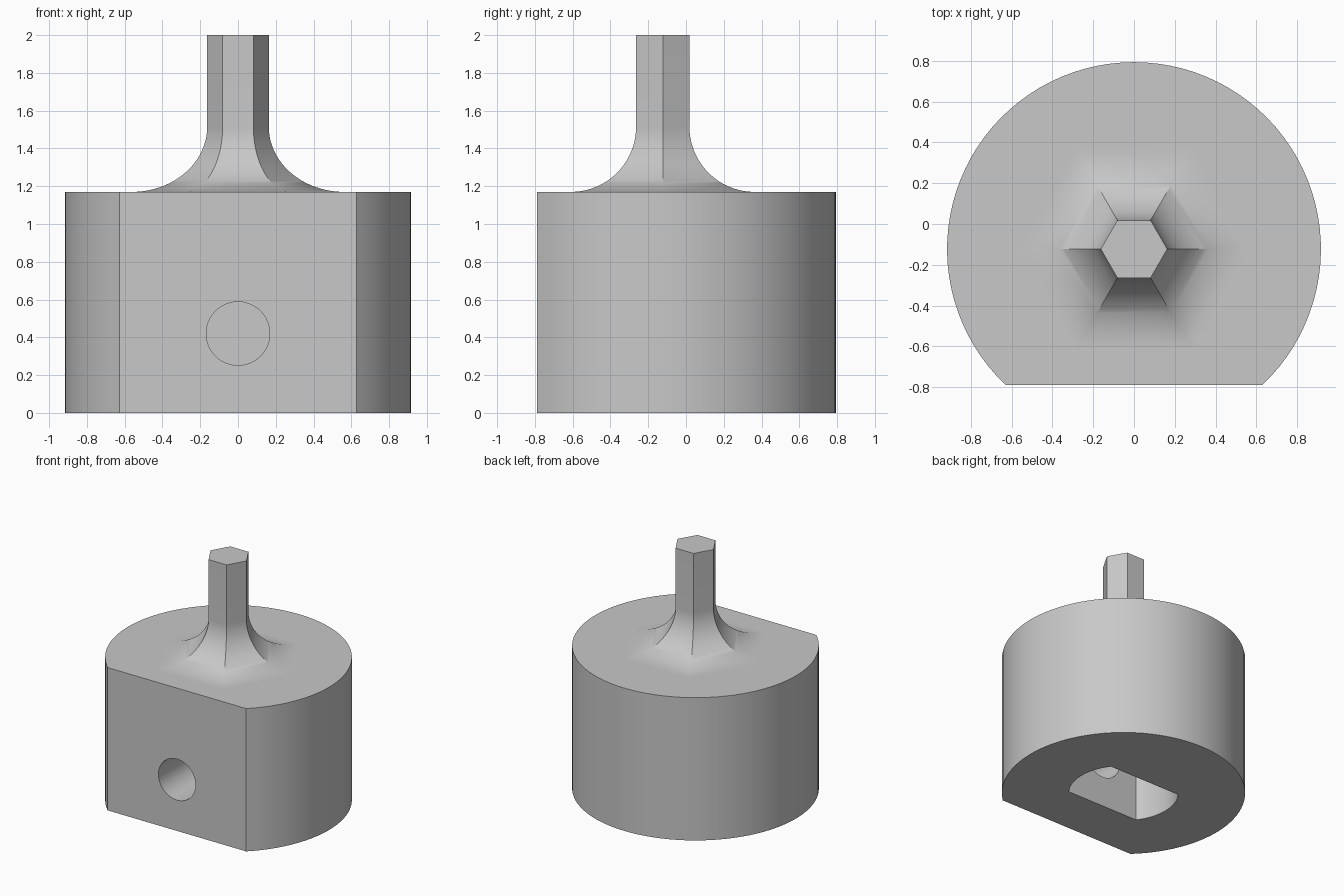
import bpy, bmesh, math
from mathutils import Matrix

if "Cube" in bpy.data.objects:
    bpy.data.objects.remove(bpy.data.objects["Cube"])

AXIS_Y = -0.123      # y of the turning axis
BODY_R, BODY_H = 0.916, 1.17
FLAT_Y = -0.667      # front flat, measured from the axis
BORE_R, BORE_FLAT, BORE_DEPTH = 0.412, 0.247, 0.84
SCREW_R, SCREW_Z = 0.168, 0.42
HEX_R, FILLET, TOP = 0.163, 0.345, 2.0

grey = bpy.data.materials.new("light_grey")
grey.use_nodes = True
colour = (0.58, 0.58, 0.58, 1)
grey.diffuse_color = colour
grey.node_tree.nodes["Principled BSDF"].inputs["Base Color"].default_value = colour


def make_object(name, bm):
    bmesh.ops.recalc_face_normals(bm, faces=bm.faces)
    mesh = bpy.data.meshes.new(name)
    bm.to_mesh(mesh)
    bm.free()
    mesh.materials.append(grey)
    obj = bpy.data.objects.new(name, mesh)
    obj.location.y = AXIS_Y
    bpy.context.collection.objects.link(obj)
    return obj


def arc(radius, start, end, steps):
    angles = [start + (end - start) * i / steps for i in range(steps + 1)]
    return [(radius * math.cos(a), radius * math.sin(a)) for a in angles]


def prism(name, outline, z0, z1):
    bm = bmesh.new()
    face = bm.faces.new([bm.verts.new((x, y, z0)) for x, y in outline])
    grown = bmesh.ops.extrude_face_region(bm, geom=[face])["geom"]
    verts = [v for v in grown if isinstance(v, bmesh.types.BMVert)]
    bmesh.ops.translate(bm, verts=verts, vec=(0, 0, z1 - z0))
    return make_object(name, bm)


def activate(obj):
    bpy.ops.object.select_all(action='DESELECT')
    obj.select_set(True)
    bpy.context.view_layer.objects.active = obj


def cut(target, cutter):
    cutter.hide_render = True
    mod = target.modifiers.new("cut", 'BOOLEAN')
    mod.operation = 'DIFFERENCE'
    mod.solver = 'EXACT'
    mod.object = cutter
    activate(target)
    bpy.ops.object.modifier_apply(modifier=mod.name)
    bpy.data.objects.remove(cutter)


# Round body with one flat at the front
a = math.asin(FLAT_Y / BODY_R)
body = prism("body", arc(BODY_R, a, math.pi - a, 72), 0, BODY_H)

# Blind bore with two flats, open at the bottom
b = math.asin(BORE_FLAT / BORE_R)
outline = arc(BORE_R, -b, b, 20) + arc(BORE_R, math.pi - b, math.pi + b, 20)
cut(body, prism("bore_cutter", outline, -0.1, BORE_DEPTH))

# Set screw hole from the front flat into the bore
bm = bmesh.new()
bmesh.ops.create_cone(bm, cap_ends=True, segments=48, radius1=SCREW_R, radius2=SCREW_R, depth=0.9,
                      matrix=Matrix.Translation((0, -0.5, SCREW_Z)) @ Matrix.Rotation(math.pi / 2, 4, 'X'))
cut(body, make_object("screw_hole_cutter", bm))

# Hexagonal shank flaring into the body with a round fillet
corner = 1 / math.cos(math.pi / 6)
rings = []
for i in range(25):
    t = math.pi / 2 * i / 24
    rings.append((HEX_R + corner * FILLET * (1 - math.sin(t)), BODY_H + FILLET * (1 - math.cos(t))))
rings.append((HEX_R, TOP))
bm = bmesh.new()
loops = [[bm.verts.new((x, y, z)) for x, y in arc(r, 0, math.tau, 6)[:6]] for r, z in rings]
for low, high in zip(loops, loops[1:]):
    for k in range(6):
        n = (k + 1) % 6
        bm.faces.new((low[k], low[n], high[n], high[k]))
bm.faces.new(loops[-1])
shank = make_object("hex_shank", bm)

for obj in (body, shank):
    activate(obj)
    bpy.ops.object.shade_smooth_by_angle(angle=math.radians(30))
